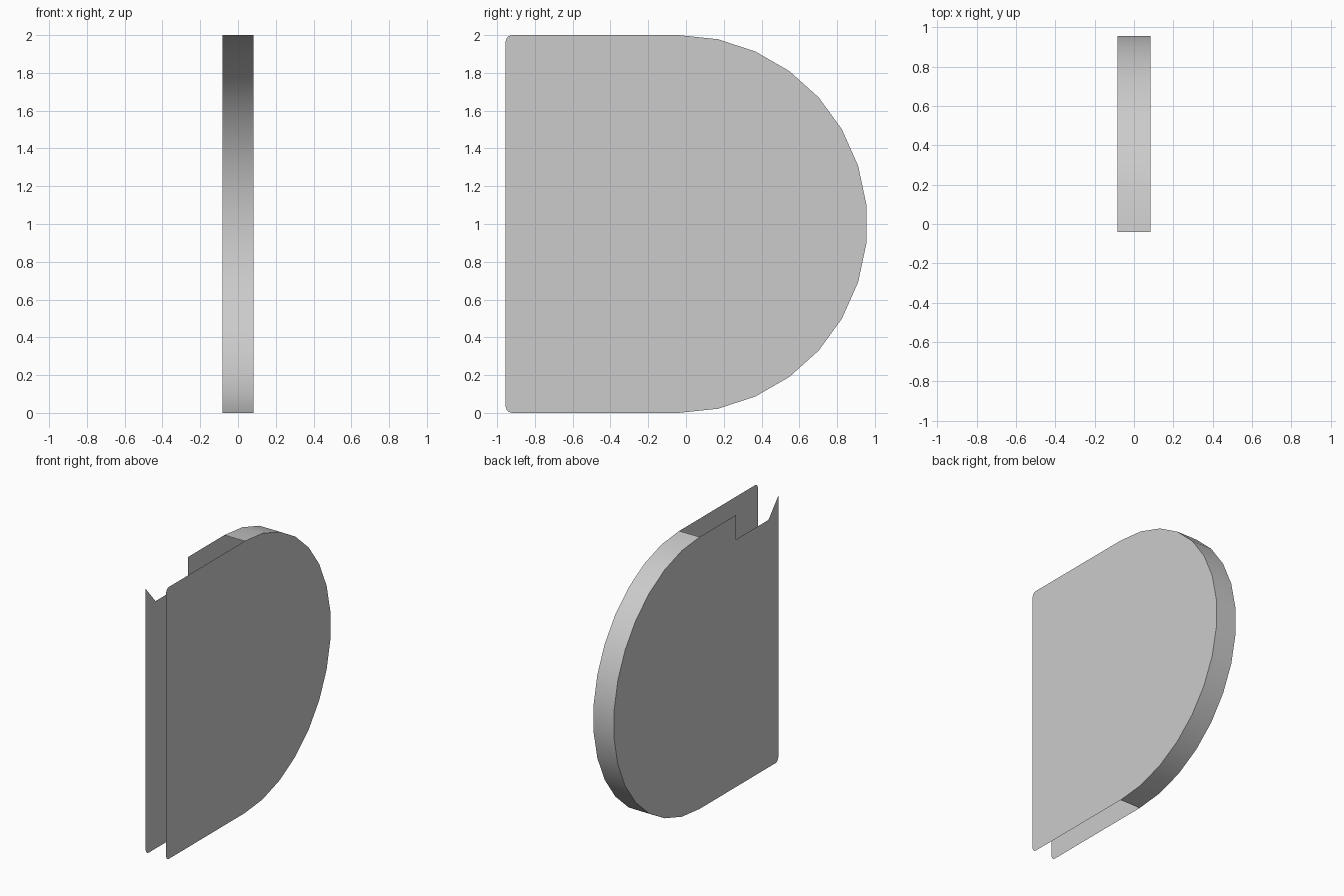
import bpy, bmesh, math

cube = bpy.data.objects.get("Cube")
if cube:
    bpy.data.objects.remove(cube, do_unlink=True)

HALF_WIDTH = 0.083
FRONT = -0.955
CENTRE_Y = -0.04
CORNER = 0.035
SEGMENTS = 15

grey = bpy.data.materials.new("plain grey")
grey.use_nodes = True
colour = (0.6, 0.6, 0.6, 1)
grey.diffuse_color = colour
grey.node_tree.nodes["Principled BSDF"].inputs["Base Color"].default_value = colour


def finish(bm, name, smooth=False):
    mesh = bpy.data.meshes.new(name)
    for face in bm.faces:
        face.smooth = smooth
    bm.to_mesh(mesh)
    bm.free()
    mesh.materials.append(grey)
    obj = bpy.data.objects.new(name, mesh)
    bpy.context.collection.objects.link(obj)


def rounded_corner(z, start, end):
    """Small front corner, as (y, z) points between two angles in degrees."""
    points = []
    for i in range(4):
        a = math.radians(start + (end - start) * i / 3)
        points.append((FRONT + CORNER + CORNER * math.cos(a), z + CORNER * math.sin(a)))
    return points


# Half-round back profile, bottom to top
arc = []
for i in range(SEGMENTS + 1):
    a = math.pi * (i / SEGMENTS - 0.5)
    arc.append((CENTRE_Y + math.cos(a), 1 + math.sin(a)))


def side_plate(name, x, top_front):
    outline = rounded_corner(CORNER, 180, 270) + arc + top_front
    if x < 0:
        outline.reverse()
    bm = bmesh.new()
    bm.faces.new([bm.verts.new((x, y, z)) for y, z in outline])
    finish(bm, name)


# Whole plate on one side, plate with a cut-out top front on the other
side_plate("left_plate", HALF_WIDTH, rounded_corner(2 - CORNER, 90, 180))
side_plate("right_plate", -HALF_WIDTH,
           [(-0.46, 2), (-0.46, 1.82), (-0.84, 1.82), (FRONT, 1.955)])

# Curved rim joining the plates, open at the front
bm = bmesh.new()
rows = [[bm.verts.new((x, y, z)) for x in (-HALF_WIDTH, HALF_WIDTH)] for y, z in arc]
for low, high in zip(rows, rows[1:]):
    bm.faces.new((low[1], low[0], high[0], high[1]))
finish(bm, "curved_rim", smooth=True)
